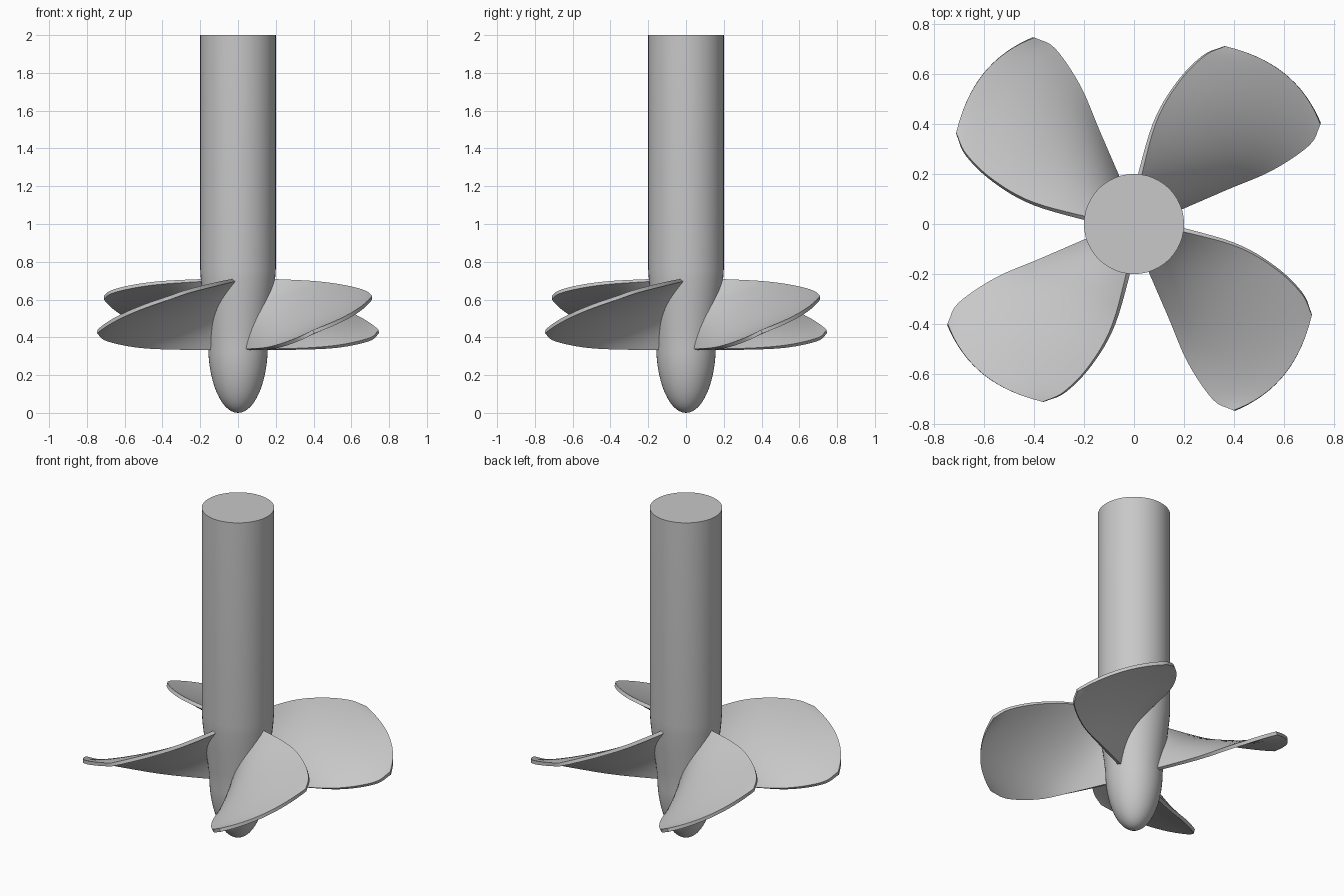
import bpy, bmesh, math
from mathutils import Vector, Matrix

cube = bpy.data.objects.get("Cube")
if cube:
    bpy.data.objects.remove(cube, do_unlink=True)

grey = bpy.data.materials.new("plain grey")
grey.use_nodes = True
GREY = (0.58, 0.58, 0.58, 1)
grey.diffuse_color = GREY
grey.node_tree.nodes["Principled BSDF"].inputs["Base Color"].default_value = GREY


def finish(bm, name):
    mesh = bpy.data.meshes.new(name)
    bm.to_mesh(mesh)
    bm.free()
    mesh.materials.append(grey)
    obj = bpy.data.objects.new(name, mesh)
    bpy.context.collection.objects.link(obj)
    return obj


def activate(obj):
    bpy.ops.object.select_all(action='DESELECT')
    obj.select_set(True)
    bpy.context.view_layer.objects.active = obj


def spline(points, t):
    """Smooth curve through the points, t from 0 to 1."""
    p = [Vector(q) for q in points]
    p = [2 * p[0] - p[1]] + p + [2 * p[-1] - p[-2]]
    x = t * (len(points) - 1)
    i = min(int(x), len(points) - 2)
    f = x - i
    a, b, c, d = p[i:i + 4]
    return 0.5 * (2 * b + (c - a) * f + (2 * a - 5 * b + 4 * c - d) * f ** 2
                  + (3 * b - a - 3 * c + d) * f ** 3)


# Shaft with a tapering hub and an elliptical nose
NOSE_R, NOSE_H = 0.158, 0.36
profile = [(NOSE_R * math.sin(a), NOSE_H * (1 - math.cos(a)))
           for a in (math.pi / 2 * i / 14 for i in range(15))]
profile += [(0.166, 0.44), (0.183, 0.58), (0.196, 0.7), (0.2, 0.76), (0.2, 2), (0, 2)]
bm = bmesh.new()
verts = [bm.verts.new((r, 0, z)) for r, z in profile]
edges = [bm.edges.new(pair) for pair in zip(verts, verts[1:])]
bmesh.ops.spin(bm, geom=verts + edges, cent=(0, 0, 0), axis=(0, 0, 1),
               angle=2 * math.pi, steps=48)
bmesh.ops.remove_doubles(bm, verts=bm.verts, dist=0.0005)
bmesh.ops.recalc_face_normals(bm, faces=bm.faces)
shaft = finish(bm, "shaft")
activate(shaft)
bpy.ops.object.shade_smooth_by_angle(angle=math.radians(35))

# Blade guide curves: outward, sideways, height
HIGH = [(.10, .09, .705), (.34, .226, .69), (.52, .276, .668), (.67, .279, .64), (.757, .247, .61)]
MID = [(.10, 0, .54), (.34, 0, .53), (.56, 0, .525), (.74, 0, .52), (.85, 0, .52)]
LOW = [(.08, -.045, .335), (.36, -.157, .34), (.544, -.233, .355), (.72, -.269, .39), (.81, -.244, .43)]
ROWS, COLS = 24, 16


def blade(name, angle):
    bm = bmesh.new()
    grid = []
    for i in range(ROWS + 1):
        h, m, l = (spline(c, i / ROWS) for c in (HIGH, MID, LOW))
        row = []
        for j in range(COLS + 1):
            q = 2 * j / COLS - 1
            row.append(bm.verts.new(h * q * (q + 1) / 2 + m * (1 - q * q) + l * q * (q - 1) / 2))
        grid.append(row)
    for r0, r1 in zip(grid, grid[1:]):
        for j in range(COLS):
            bm.faces.new((r0[j], r1[j], r1[j + 1], r0[j + 1]))
    bm.transform(Matrix.Rotation(angle, 4, 'Z'))
    obj = finish(bm, name)
    activate(obj)
    solid = obj.modifiers.new("thickness", 'SOLIDIFY')
    solid.thickness = 0.02
    solid.offset = 0
    bpy.ops.object.modifier_apply(modifier=solid.name)
    bpy.ops.object.shade_smooth_by_angle(angle=math.radians(40))


for k, side in enumerate(("front_left", "back_left", "back_right", "front_right")):
    blade("blade_" + side, math.radians(90 * k - 45))
